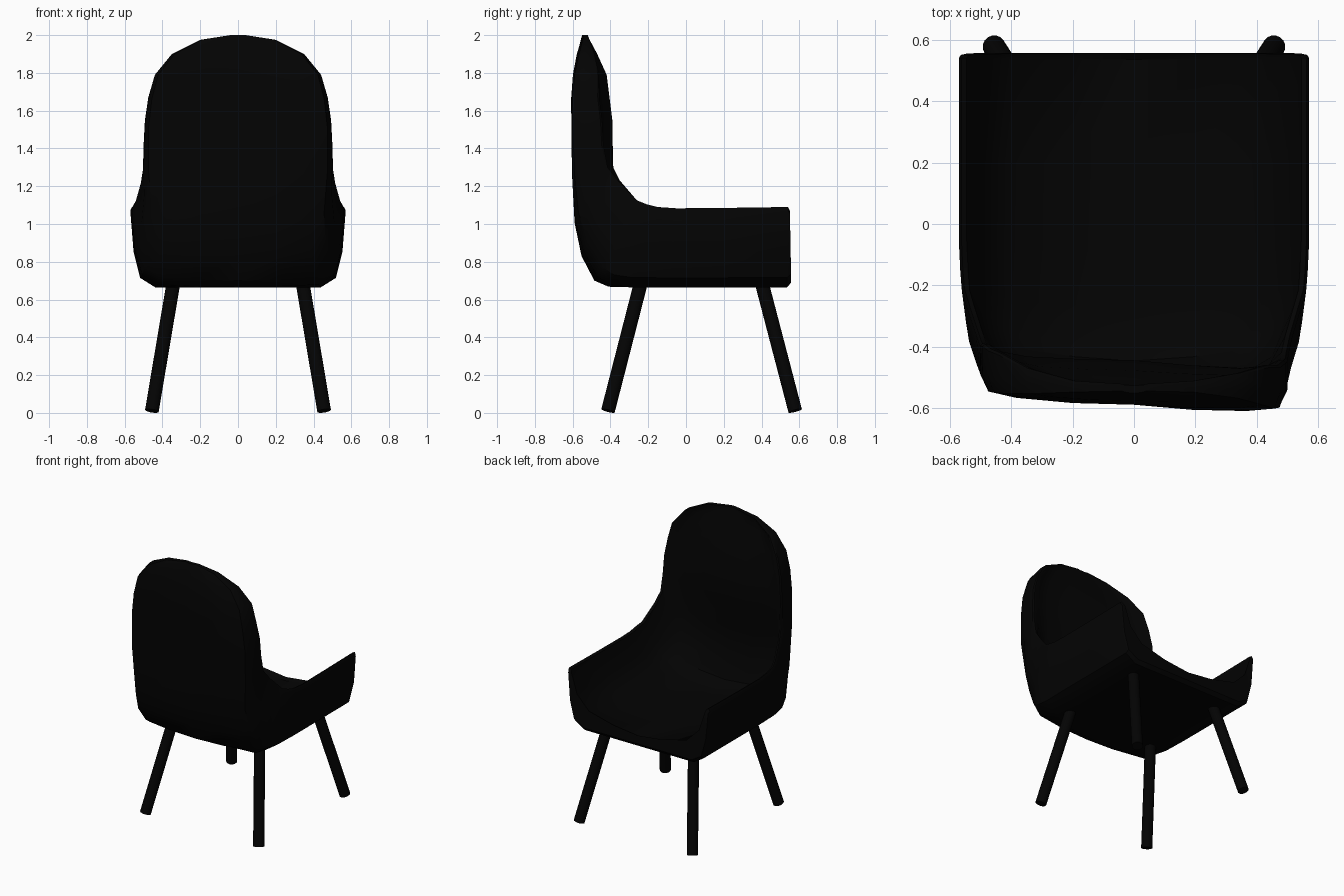
import bpy, bmesh
from mathutils import Vector

if "Cube" in bpy.data.objects:
    bpy.data.objects.remove(bpy.data.objects["Cube"])

mat = bpy.data.materials.new("black")
mat.diffuse_color = (0.001, 0.001, 0.001, 1)
mat.use_nodes = True
mat.node_tree.nodes["Principled BSDF"].inputs["Base Color"].default_value = mat.diffuse_color


def finish(name, bm, angle):
    bmesh.ops.recalc_face_normals(bm, faces=bm.faces)
    me = bpy.data.meshes.new(name)
    bm.to_mesh(me)
    bm.free()
    ob = bpy.data.objects.new(name, me)
    bpy.context.collection.objects.link(ob)
    me.materials.append(mat)
    bpy.ops.object.select_all(action='DESELECT')
    ob.select_set(True)
    bpy.context.view_layer.objects.active = ob
    bpy.ops.object.shade_smooth_by_angle(angle=angle)
    return ob


# Half cross-sections of the bucket shell: (share of width, share of wall height)
seat_outer = [(0, 0), (.4, 0), (.77, 0), (.91, .12), (.97, .45), (1, .96)]
corner_outer = [(0, 0), (.4, .02), (.75, .08), (.9, .2), (.99, .45), (1, .96)]
back_outer = [(0, 0), (.4, .03), (.77, .12), (.96, .22), (1, .5), (1, .96)]
inner = [(.985, 1), (.955, .98), (.87, .6), (.7, .35), (.35, .22), (0, .16)]

# Stations from seat front to top of back: base y, z / rim y, z / half width /
# how far the inside is filled out / section (0 seat, 1 corner, 2 back) / twist of right side
stations = [
    (.557, .69, .55, 1.07, .563, 0, 0, 0),
    (.535, .665, .54, 1.09, .57, 0, 0, 0),
    (.2, .665, .2, 1.085, .57, 0, 0, 0),
    (-.1, .665, -.05, 1.083, .57, 0, 0, 0),
    (-.3, .665, -.15, 1.09, .565, 0, 0, 0),
    (-.41, .668, -.21, 1.105, .56, 0, .3, 0),
    (-.485, .70, -.26, 1.125, .545, .02, .7, 0),
    (-.553, .83, -.35, 1.23, .515, .1, 1, .01),
    (-.582, 1.0, -.385, 1.3, .503, .35, 1.1, .03),
    (-.588, 1.25, -.388, 1.42, .5, .65, 1.8, .05),
    (-.588, 1.5, -.39, 1.55, .493, .68, 2, .055),
    (-.588, 1.66, -.405, 1.67, .475, .65, 2, .055),
    (-.588, 1.79, -.42, 1.79, .44, .6, 2, .04),
    (-.575, 1.9, -.47, 1.9, .35, .6, 2, .015),
    (-.557, 1.975, -.51, 1.975, .2, .7, 2, 0),
    (-.55, 2.0, -.52, 2.0, .04, .8, 2, 0),
]


def ring(oy, oz, ey, ez, w, f, s, t):
    first, second = ((seat_outer, corner_outer) if s <= 1
                     else (corner_outer, back_outer))
    s = s if s <= 1 else s - 1
    half = [(a + (c - a) * s, b + (d - b) * s)
            for (a, b), (c, d) in zip(first, second)]
    half += [(x, f + k * (1 - f)) for x, k in inner]
    full = half + [(-x, k) for x, k in reversed(half[1:-1])]
    return [(x * w, oy + (ey - oy) * k - t * max(0, x), oz + (ez - oz) * k)
            for x, k in full]


# Seat and back in one lofted shell
bm = bmesh.new()
rings = [[bm.verts.new(p) for p in ring(*s)] for s in stations]
for a, b in zip(rings, rings[1:]):
    n = len(a)
    for i in range(n):
        j = (i + 1) % n
        bm.faces.new((a[i], a[j], b[j], b[i]))
# Front edge as a strip between outer and inner halves, small cap at the top
for r in (rings[0], rings[-1]):
    n = len(r)
    m = n // 2
    bm.faces.new((r[m], r[m - 1], r[1], r[0]))
    bm.faces.new((r[m], r[0], r[n - 1], r[m + 1]))
    for i in range(1, 5):
        bm.faces.new((r[i], r[m - i], r[m - i - 1], r[i + 1]))
        bm.faces.new((r[n - i], r[n - i - 1], r[m + i + 1], r[m + i]))
finish("seat_shell", bm, 0.6)


# Splayed round legs
def leg(name, top, foot, radius=.037):
    top, foot = Vector(top), Vector(foot)
    d = top - foot
    bm = bmesh.new()
    bmesh.ops.create_cone(bm, cap_ends=True, segments=16, radius1=radius,
                          radius2=radius, depth=d.length)
    ob = finish(name, bm, 0.6)
    ob.location = (top + foot) / 2
    ob.rotation_mode = 'QUATERNION'
    ob.rotation_quaternion = d.to_track_quat('Z', 'Y')


for s, side in ((-1, "left"), (1, "right")):
    leg("front_leg_" + side, (s * .34, .398, .7), (s * .456, .578, .011))
    leg("back_leg_" + side, (s * .34, -.236, .7), (s * .456, -.413, .011))
